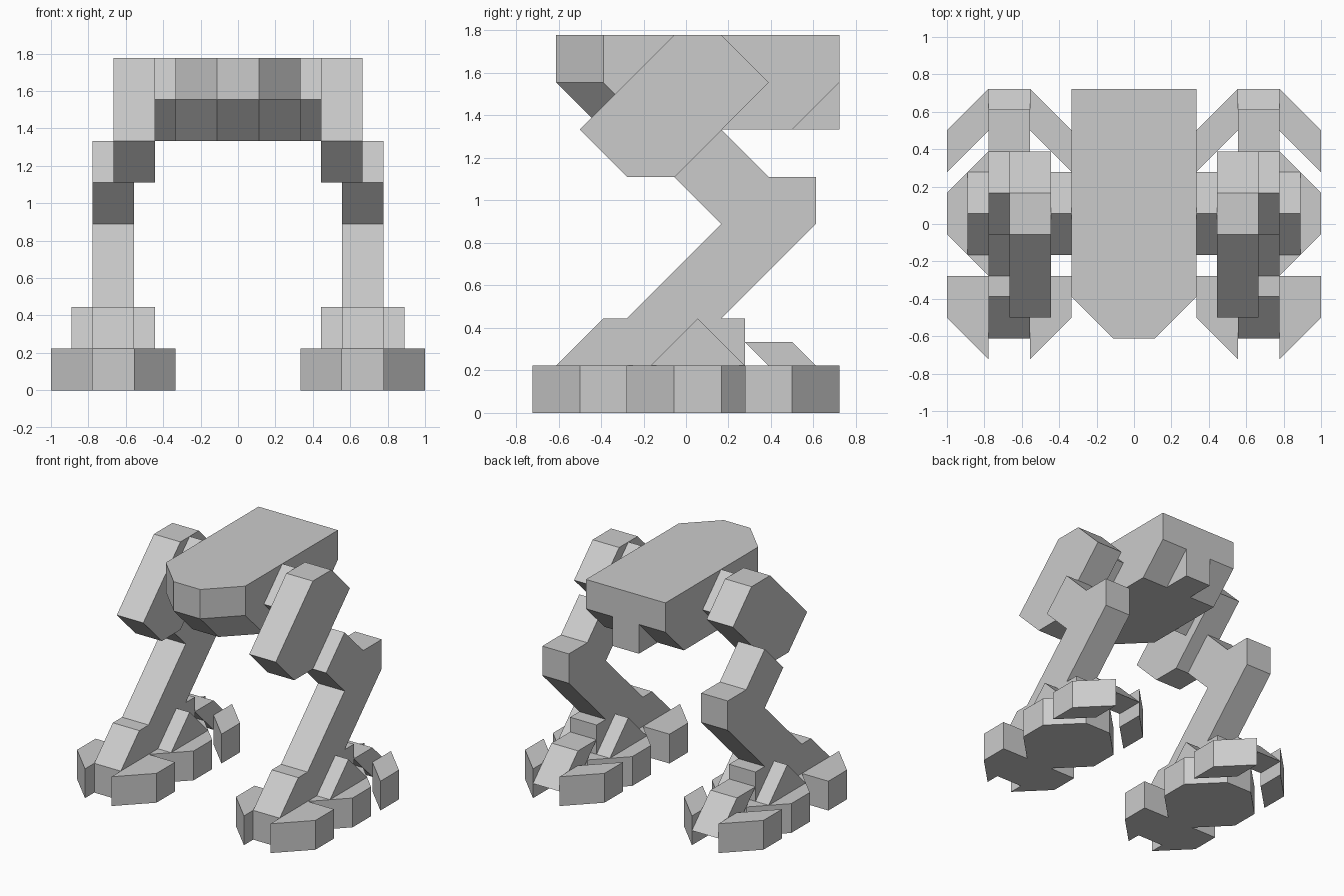
import bpy, bmesh

if "Cube" in bpy.data.objects:
    bpy.data.objects.remove(bpy.data.objects["Cube"])

U = 1 / 9  # the model sits on a grid of ninths


def loft(name, rings, mirror=False):
    """Closed solid through matching rings of points, in grid units."""
    bm = bmesh.new()
    loops = [[bm.verts.new([c * U for c in p]) for p in ring] for ring in rings]
    n = len(loops[0])
    bm.faces.new(loops[0])
    bm.faces.new(loops[-1])
    for a, b in zip(loops, loops[1:]):
        for i in range(n):
            j = (i + 1) % n
            bm.faces.new((a[i], a[j], b[j], b[i]))
    bmesh.ops.recalc_face_normals(bm, faces=bm.faces)
    mesh = bpy.data.meshes.new(name)
    bm.to_mesh(mesh)
    bm.free()
    ob = bpy.data.objects.new(name, mesh)
    bpy.context.collection.objects.link(ob)
    if mirror:
        ob.modifiers.new("mirror", 'MIRROR').use_axis[0] = True
    return ob


def side_prism(name, profile, x0, x1, mirror=True):
    """Extrude a (y, z) profile along x."""
    return loft(name, [[(x, y, z) for y, z in profile] for x in (x0, x1)], mirror)


def plan_prism(name, outline, z0, z1):
    """Extrude an (x, y) outline along z, mirrored to both legs."""
    return loft(name, [[(x, y, z) for x, y in outline] for z in (z0, z1)], True)


# Body: chamfered front, lower edges swept inward front and back
def body_ring(z, inset):
    f, b = -5.5 + inset, 6.5 - inset
    return [(-1, f, z), (1, f, z), (3, f + 2, z), (3, b, z), (-3, b, z), (-3, f + 2, z)]


loft("body", [body_ring(16, 0), body_ring(14, 0), body_ring(12, 2)])
side_prism("rear_tab", [(6.5, 14), (6.5, 12), (4.5, 12)], -1, 1, mirror=False)

# Hip joint and thigh
side_prism("hip_joint", [(-1.5, 14), (0.5, 16), (2.5, 14), (0.5, 12)], 3, 4)
side_prism("thigh", [(-4.5, 12), (-0.5, 16), (1.5, 16), (3.5, 14),
                     (-0.5, 10), (-2.5, 10)], 4, 6)

# Shin with its bent knee and middle front toe
side_prism("shin", [(-5.5, 0), (-5.5, 2), (-3.5, 4), (-2.5, 4), (1.5, 8), (-0.5, 10),
                    (1.5, 12), (3.5, 10), (5.5, 10), (5.5, 8), (1.5, 4),
                    (2.5, 4), (2.5, 0)], 5, 7)

# Foot base, ankle wedge and heel bar
plan_prism("foot_base", [(5, -2.5), (7, -2.5), (9, -0.5), (9, 1.5),
                         (7, 3.5), (5, 3.5), (3, 1.5), (3, -0.5)], 0, 2)
side_prism("ankle_wedge", [(-1.5, 2), (0.5, 4), (2.5, 2)], 4, 8)
side_prism("heel_bar", [(2.5, 3), (4.5, 3), (6.5, 1), (4.5, 1)], 5, 7)

# Toes and heel claws on both sides of each foot
toe = [(7, -2.5), (9, -2.5), (9, -4.5), (7, -6.5)]
claw = [(7, 6.5), (9, 4.5), (9, 2.5), (7, 4.5)]
for part, outline in (("front_toe", toe), ("heel_claw", claw)):
    plan_prism(part + "_outer", outline, 0, 2)
    plan_prism(part + "_inner", [(12 - x, y) for x, y in outline], 0, 2)
